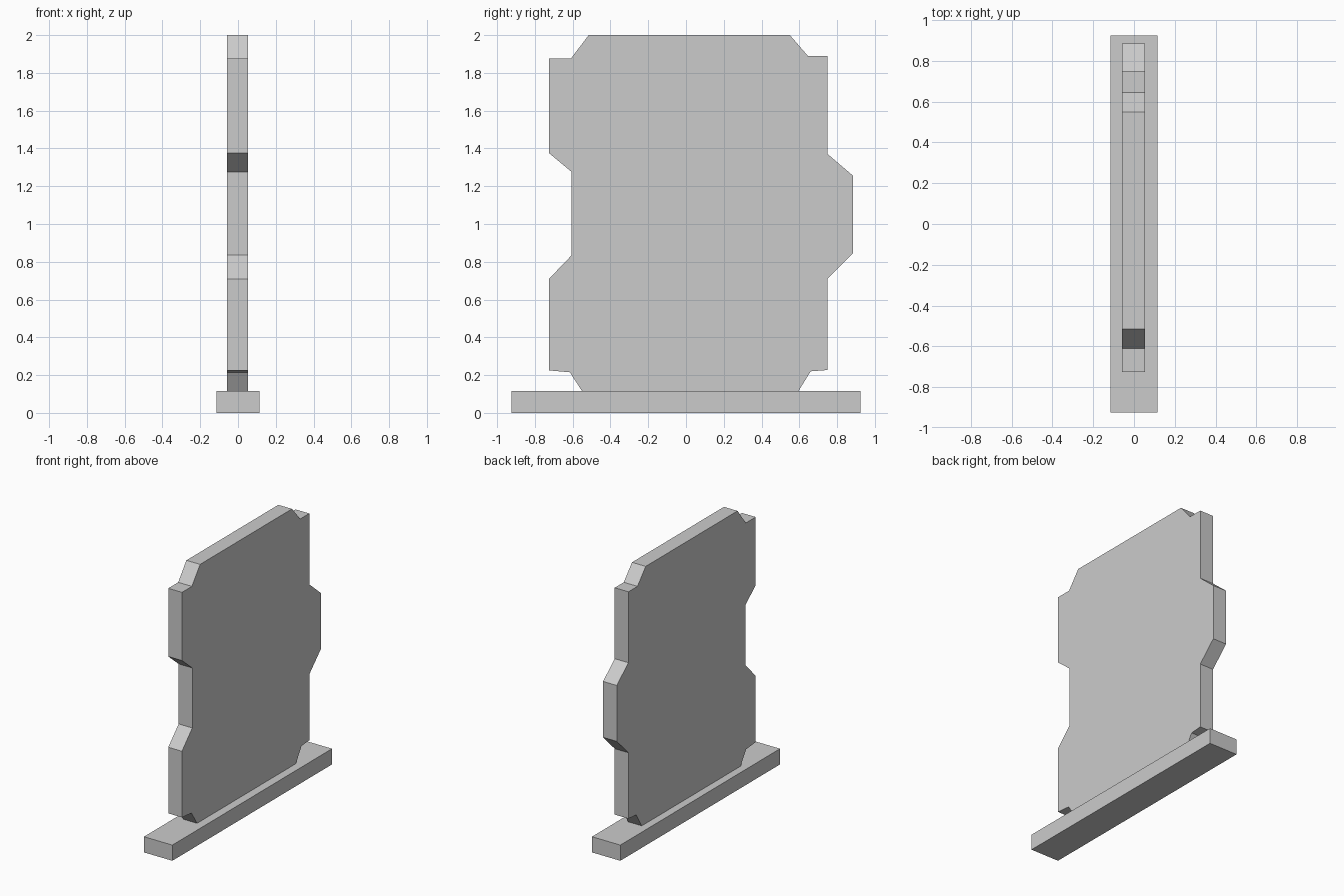
import bpy, bmesh

if "Cube" in bpy.data.objects:
    bpy.data.objects.remove(bpy.data.objects["Cube"])


def extrude_profile(name, profile, x0, x1):
    """Extrude a (y, z) outline along x into a closed slab."""
    bm = bmesh.new()
    face = bm.faces.new([bm.verts.new((x0, y, z)) for y, z in profile])
    ext = bmesh.ops.extrude_face_region(bm, geom=[face])
    verts = [g for g in ext["geom"] if isinstance(g, bmesh.types.BMVert)]
    bmesh.ops.translate(bm, verts=verts, vec=(x1 - x0, 0, 0))
    bmesh.ops.recalc_face_normals(bm, faces=bm.faces)
    mesh = bpy.data.meshes.new(name)
    bm.to_mesh(mesh)
    bm.free()
    obj = bpy.data.objects.new(name, mesh)
    bpy.context.collection.objects.link(obj)
    return obj


# Base bar
H = 0.115
extrude_profile("base_bar", [(-0.925, 0), (0.925, 0), (0.925, H), (-0.925, H)],
                -0.115, 0.115)

# Upright panel: notched corners, tab on the +y edge, socket on the -y edge
tab_edge = [(0.595, H), (0.66, 0.22), (0.75, 0.227), (0.75, 0.71),
            (0.885, 0.845), (0.885, 1.255), (0.75, 1.37), (0.75, 1.89),
            (0.645, 1.89), (0.55, 2.0)]
socket_edge = [(-0.515, 2.0), (-0.61, 1.875), (-0.725, 1.875), (-0.725, 1.375),
               (-0.605, 1.275), (-0.605, 0.835), (-0.725, 0.71),
               (-0.725, 0.225), (-0.615, 0.215), (-0.55, H)]
extrude_profile("upright_panel", tab_edge + socket_edge, -0.058, 0.053)
